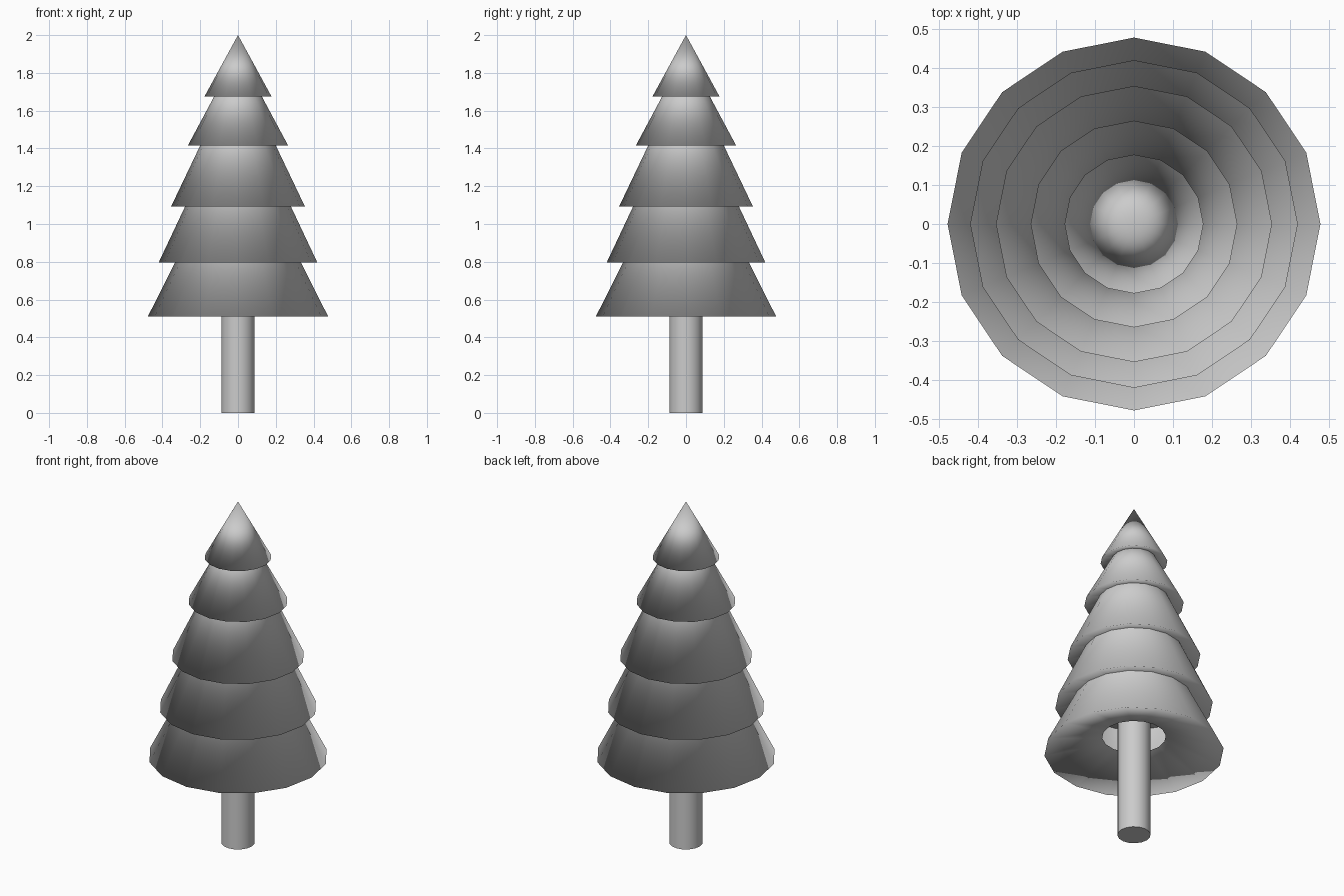
import bpy, bmesh, math

if "Cube" in bpy.data.objects:
    bpy.data.objects.remove(bpy.data.objects["Cube"])

SIDES = 16


def lathe(name, profile):
    """Revolve (radius, z) points about z; radius 0 makes a single pole vertex."""
    bm = bmesh.new()
    rings = []
    for r, z in profile:
        if r == 0:
            rings.append([bm.verts.new((0, 0, z))] * SIDES)
        else:
            rings.append([bm.verts.new((r * math.cos(2 * math.pi * i / SIDES),
                                        r * math.sin(2 * math.pi * i / SIDES), z))
                          for i in range(SIDES)])
    for a, b in zip(rings, rings[1:]):
        for i in range(SIDES):
            j = (i + 1) % SIDES
            quad = [a[i], a[j], b[j], b[i]]
            bm.faces.new(list(dict.fromkeys(quad)))
    bmesh.ops.recalc_face_normals(bm, faces=bm.faces)
    for f in bm.faces:
        f.smooth = True
    mesh = bpy.data.meshes.new(name)
    bm.to_mesh(mesh)
    bm.free()
    obj = bpy.data.objects.new(name, mesh)
    bpy.context.collection.objects.link(obj)
    return obj


# Foliage tiers, bottom to top: rim radius, rim height, apex height
tiers = [(0.478, 0.509, 1.455), (0.42, 0.796, 1.687), (0.354, 1.093, 1.835),
         (0.265, 1.416, 1.911), (0.178, 1.674, 2.0)]
for n, (r, z, apex) in enumerate(tiers, 1):
    # Recessed underside with an open centre around the trunk
    lathe(f"foliage_tier_{n}", [(0.355 * r, z + 0.195 * r), (r, z), (0, apex)])

# Trunk
bpy.ops.mesh.primitive_cylinder_add(vertices=SIDES, radius=0.0885, depth=0.9,
                                    location=(0, 0, 0.45))
trunk = bpy.context.object
trunk.name = "trunk"
bpy.ops.object.shade_smooth_by_angle(angle=math.radians(40))
